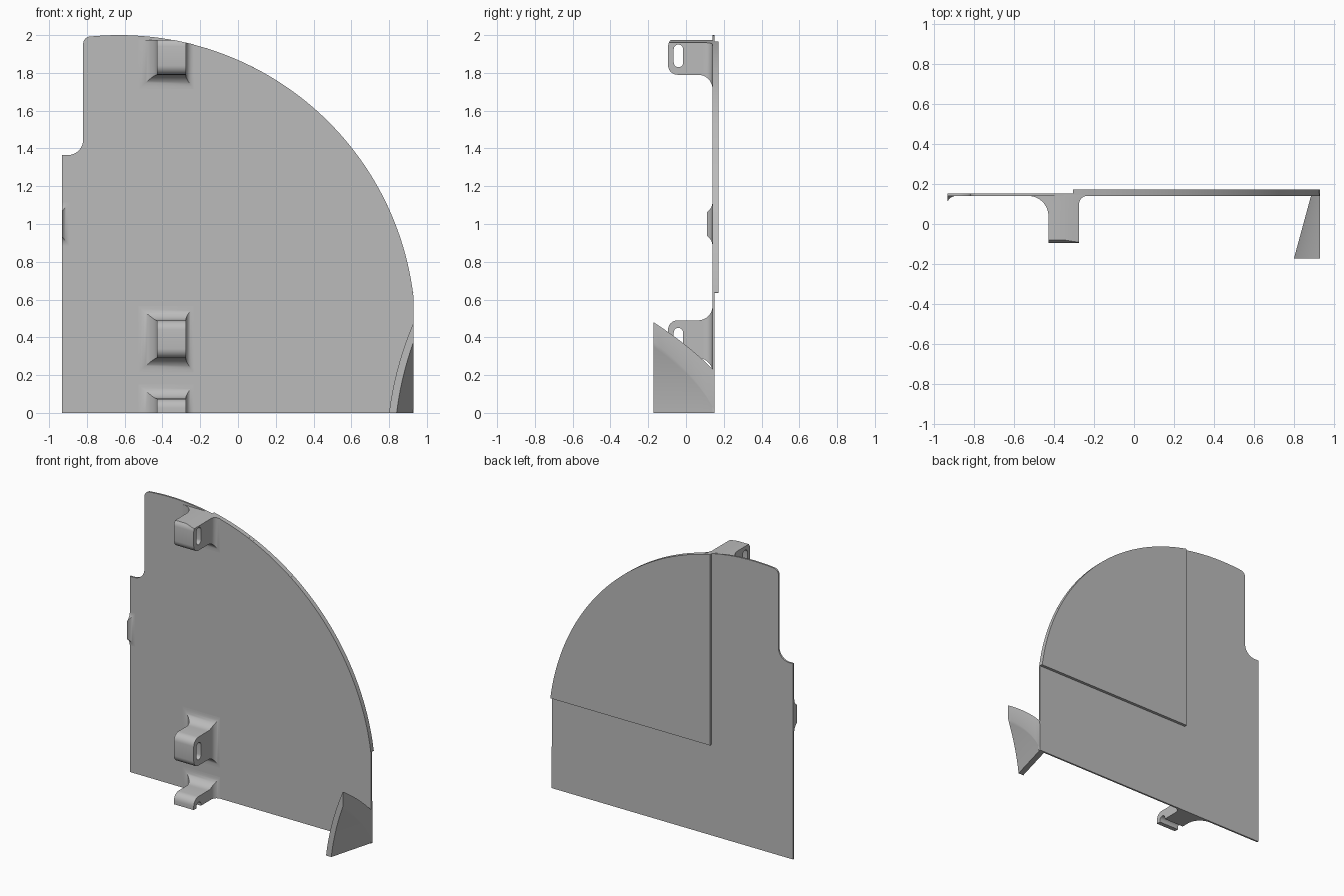
import bpy, bmesh
from math import sin, cos, pi, sqrt, acos
from mathutils import Vector

if "Cube" in bpy.data.objects:
    bpy.data.objects.remove(bpy.data.objects["Cube"], do_unlink=True)

grey = bpy.data.materials.new("plain grey")
grey.use_nodes = True
GREY = (0.5, 0.5, 0.5, 1)
grey.diffuse_color = GREY
grey.node_tree.nodes["Principled BSDF"].inputs["Base Color"].default_value = GREY

FRONT, BACK, REAR = 0.14, 0.152, 0.172      # plate front, plate back, panel back
LEFT, RIGHT = 0.93, -0.933                  # side limits
CX, CZ, R = -0.63, 0.43, 1.57               # big arc


def arc(cx, cz, r, a0, a1, n):
    return [(cx + r * cos(a0 + (a1 - a0) * i / n), cz + r * sin(a0 + (a1 - a0) * i / n))
            for i in range(n + 1)]


def loft(name, rings):
    """Skin a row of equal-length rings and cap both ends."""
    bm = bmesh.new()
    rows = [[bm.verts.new(p) for p in ring] for ring in rings]
    n = len(rows[0])
    for a, b in zip(rows, rows[1:]):
        for i in range(n):
            j = (i + 1) % n
            bm.faces.new((a[i], a[j], b[j], b[i]))
    bm.faces.new(rows[0])
    bm.faces.new(rows[-1])
    bmesh.ops.recalc_face_normals(bm, faces=bm.faces[:])
    mesh = bpy.data.meshes.new(name)
    bm.to_mesh(mesh)
    bm.free()
    mesh.materials.append(grey)
    ob = bpy.data.objects.new(name, mesh)
    bpy.context.collection.objects.link(ob)
    return ob


def slab(name, outline, y0, y1):
    return loft(name, [[(x, y, z) for x, z in outline] for y in (y0, y1)])


def trim(ob, point, normal):
    """Cut away everything on the normal's side and close the cut."""
    bm = bmesh.new()
    bm.from_mesh(ob.data)
    bmesh.ops.bisect_plane(bm, geom=bm.verts[:] + bm.edges[:] + bm.faces[:],
                           plane_co=point, plane_no=Vector(normal).normalized(), clear_outer=True)
    bmesh.ops.holes_fill(bm, edges=[e for e in bm.edges if e.is_boundary], sides=0)
    bmesh.ops.recalc_face_normals(bm, faces=bm.faces[:])
    bm.to_mesh(ob.data)
    bm.free()


def flare(y, r):
    """Sideways growth of a fillet of radius r that meets the plate."""
    d = min(max(0, y - (FRONT - r)), r)
    return r - sqrt(r * r - d * d)


def lug(name, x0, x1, z0, z1, y0, r0, r1, rz, nose=0.05):
    """Block with a rounded nose, flaring out into the plate."""
    ys = [y0 + nose * (1 - cos(pi / 2 * i / 6)) for i in range(7)]
    start = max(FRONT - max(r0, r1, rz), ys[-1] + 0.002)
    ys += [start + (FRONT - start) * sin(pi / 2 * i / 12) for i in range(13)] + [FRONT + 0.004]
    rings = []
    for y in ys:
        d = max(0, y0 + nose - y)
        inset = nose - sqrt(max(0, nose * nose - d * d))
        a, b = x0 - flare(y, r0), x1 + flare(y, r1)
        c, e = z0 + min(inset, 0.98 * nose) - flare(y, rz), z1 - min(inset, 0.98 * nose) + flare(y, rz)
        rings.append([(a, y, c), (b, y, c), (b, y, e), (a, y, e)])
    return loft(name, rings)


# main plate with notched corner
corner = acos((-0.78 - CX) / R)
outline = [(RIGHT, 0), (LEFT, 0)]
outline += arc(CX, CZ, R, 0.12, corner, 64)
outline += arc(-0.78, 1.953, 0.04, pi / 2, pi, 6)[1:]
outline += arc(-0.9, 1.445, 0.08, 0, -pi / 2, 8)
outline += [(RIGHT, 1.365)]
slab("main_plate", outline, FRONT, BACK)

# raised panel on the back
panel = [(-0.305, 0.635), (LEFT, 0.635)]
panel += arc(CX, CZ, R, 0.133, acos((-0.305 - CX) / R), 56)
slab("back_panel", panel, BACK, REAR)

# slotted brackets
for name, top in (("top_bracket", 1.99), ("middle_bracket", 0.49), ("bottom_bracket", 0.075)):
    low = top - 0.2
    ob = lug(name, -0.428, -0.275, low, top, -0.095, 0.1, 0.04, 0.075)
    w, ym = 0.025, -0.04
    slot = arc(ym, top - 0.065, w, 0, pi, 10) + arc(ym, low + 0.065, w, pi, 2 * pi, 10)
    cutter = loft("slot_cutter", [[(x, y, z) for y, z in slot] for x in (-0.6, -0.1)])
    cutter.hide_render = True
    mod = ob.modifiers.new("slot", "BOOLEAN")
    mod.operation, mod.solver, mod.object = "DIFFERENCE", "EXACT", cutter
    bpy.context.view_layer.objects.active = ob
    bpy.ops.object.modifier_apply(modifier=mod.name)
    bpy.data.objects.remove(cutter, do_unlink=True)
    if name == "top_bracket":
        trim(ob, (0, 0, 1.975), (0, 0, 1))
        trim(ob, (-0.275, 0, 1.96), (0.22, 0, 1))
    if name == "bottom_bracket":
        trim(ob, (0, 0, 0), (0, 0, -1))

# sliver of flare on the right edge
edge = lug("edge_bump", -1.1, -0.936, 0.945, 1.055, 0, 0.045, 0.045, 0.06, 0.02)
trim(edge, (RIGHT, 0, 0), (-1, 0, 0))


# curved fin at the lower left corner
def fin_curve(x0, n=14):
    a, b = 0.12, 0.314
    top = (-a + sqrt(a * a + 4 * b * (LEFT - x0))) / (2 * b)
    zs = [top * i / n for i in range(n + 1)]
    return [(x0 + a * z + b * z * z, z) for z in zs]


rings = []
for i in range(9):
    t = i / 8
    y = -REAR + (BACK - 0.002 + REAR) * t
    x0 = 0.8 + 0.088 * t
    section = fin_curve(x0) + fin_curve(x0 + 0.04)[::-1]
    rings.append([(x, y, z) for x, z in section])
loft("corner_fin", rings)

# smooth curved walls, crisp edges
for ob in bpy.context.view_layer.objects:
    ob.select_set(ob.type == "MESH" and grey.name in ob.data.materials)
bpy.context.view_layer.objects.active = bpy.data.objects["main_plate"]
bpy.ops.object.shade_smooth_by_angle(angle=pi / 6)
